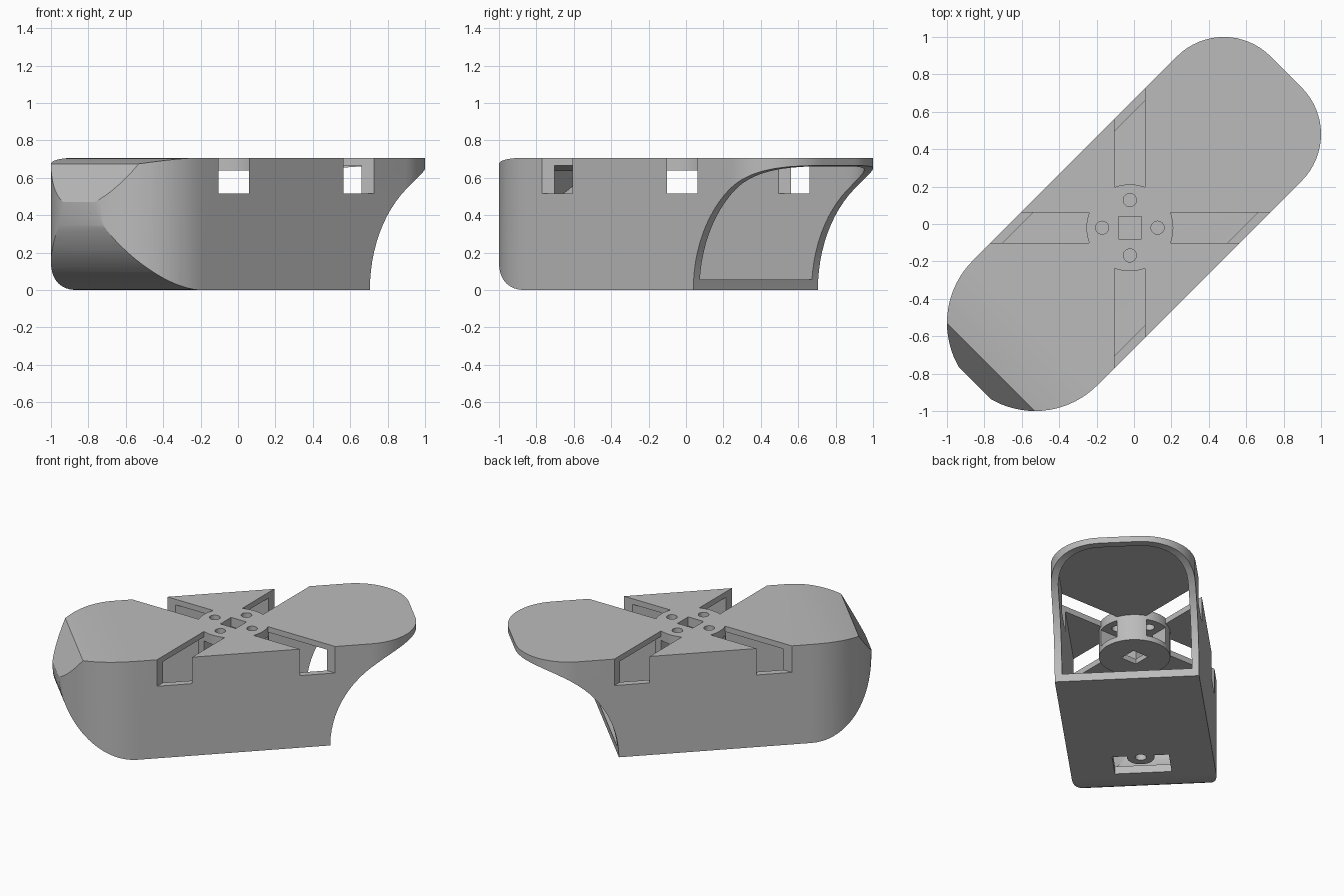
import bpy, bmesh
from math import sin, cos, pi, radians, sqrt
from mathutils import Matrix, Vector

if "Cube" in bpy.data.objects:
    bpy.data.objects.remove(bpy.data.objects["Cube"])

grey = bpy.data.materials.new("plain grey")
grey.use_nodes = True
grey.diffuse_color = (0.5, 0.5, 0.5, 1)
grey.node_tree.nodes["Principled BSDF"].inputs["Base Color"].default_value = (0.5, 0.5, 0.5, 1)

TURN = Matrix.Rotation(radians(45), 4, "Z")   # hull runs along the diagonal
HUB = Vector((-0.022, -0.02, 0))
TOP, HALF, WALL, FLOOR, PLATE = 0.707, 0.471, 0.047, 0.055, 0.667


def arc(cx, cy, r, start, end, n=16, ry=None):
    ry = ry or r
    angles = [radians(start + (end - start) * i / n) for i in range(n + 1)]
    return [(cx + r * cos(a), cy + ry * sin(a)) for a in angles]


def prism(name, points, low, high, upright=False, matrix=Matrix()):
    """Extrude a closed outline along z, or along the hull width if upright."""
    bm = bmesh.new()
    place = (lambda a, b, d: (a, d, b)) if upright else (lambda a, b, d: (a, b, d))
    face = bm.faces.new([bm.verts.new(place(a, b, low)) for a, b in points])
    new = bmesh.ops.extrude_face_region(bm, geom=[face])["geom"]
    move = Vector(place(0, 0, high - low))
    bmesh.ops.translate(bm, vec=move, verts=[v for v in new if isinstance(v, bmesh.types.BMVert)])
    bmesh.ops.recalc_face_normals(bm, faces=bm.faces)
    bm.transform(matrix)
    mesh = bpy.data.meshes.new(name)
    bm.to_mesh(mesh)
    bm.free()
    mesh.materials.append(grey)
    ob = bpy.data.objects.new(name, mesh)
    bpy.context.collection.objects.link(ob)
    return ob


def box(name, cx, cy, sx, sy, low, high, matrix=Matrix()):
    pts = [(cx - sx, cy - sy), (cx + sx, cy - sy), (cx + sx, cy + sy), (cx - sx, cy + sy)]
    return prism(name, pts, low, high, matrix=matrix)


def disc(name, cx, cy, r, low, high, n=48, matrix=Matrix()):
    return prism(name, arc(cx, cy, r, 0, 360, n)[:-1], low, high, matrix=matrix)


def combine(ob, other, operation):
    """Apply a boolean and drop the helper."""
    other.hide_render = True
    mod = ob.modifiers.new("cut", "BOOLEAN")
    mod.operation, mod.object, mod.solver = operation, other, "EXACT"
    bpy.context.view_layer.update()
    mesh = bpy.data.meshes.new_from_object(ob.evaluated_get(bpy.context.evaluated_depsgraph_get()))
    ob.modifiers.clear()
    ob.data = mesh
    bpy.data.objects.remove(other)


def outline(inset):
    """Plan shape: soft corners at one end, a half circle at the other."""
    r = 0.353 - inset
    return (arc(0.797, -0.118, r, -90, 0) + arc(0.797, 0.118, r, 0, 90)
            + arc(-0.748, 0, HALF - inset, 90, 270, 40))


# Outer body: plan outline trimmed by the side profile
body = prism("hull", outline(0), -0.1, 0.9, matrix=TURN)
R = PLATE
scoop = [(0.526 + R - sqrt(max(R * R - z * z, 0)), z) for z in [R * sin(i * pi / 40) for i in range(20)]]
crown = [(-0.75 - 0.332 * t, TOP - 0.032 * t * t) for t in [i / 6 for i in range(7)]]
keel = arc(-0.745, 0.47, 0.459, 180, 270, 24, ry=0.47)
side = scoop + [(1.193, R), (1.4, R), (1.4, TOP)] + crown + keel
combine(body, prism("side_trim", side, -1, 1, True, TURN), "INTERSECT")

# Hollow interior, open at the scooped end
cavity = prism("cavity", outline(WALL), -0.1, 0.9, matrix=TURN)
inner = [(1.4, FLOOR), (1.4, PLATE), (-0.75, PLATE), (-1.04, 0.64)]
inner += arc(-0.745, 0.47, 0.41, 180, 270, 20, ry=0.415)
combine(cavity, prism("cavity_trim", inner, -1, 1, True, TURN), "INTERSECT")
combine(body, cavity, "DIFFERENCE")

# Cross slots through the top plate and the side walls
for sx, sy in ((1.0, 0.082), (0.082, 1.0)):
    combine(body, box("slot_cutter", HUB.x, HUB.y, sx, sy, 0.517, 0.9), "DIFFERENCE")

# Central hub with arched passages, a square socket and four round holes
hub = disc("hub", HUB.x, HUB.y, 0.232, 0.48, TOP, 64)
for sx, sy in ((0.5, 0.082), (0.082, 0.5)):
    combine(hub, box("passage_cutter", HUB.x, HUB.y, sx, sy, 0.517, 0.64), "DIFFERENCE")
combine(body, hub, "UNION")
combine(body, box("socket_cutter", HUB.x, HUB.y, 0.061, 0.061, 0.4, 0.9), "DIFFERENCE")
for i in range(4):
    a = i * pi / 2
    x, y = HUB.x + 0.148 * cos(a), HUB.y + 0.148 * sin(a)
    combine(body, disc("hole_cutter", x, y, 0.035, 0.58, 0.9, 24), "DIFFERENCE")

# Slot in the underside with a pierced round tab
combine(body, box("underside_cutter", -0.59, 0, 0.11, 0.185, -0.1, 0.1, TURN), "DIFFERENCE")
combine(body, disc("tab", -0.5, 0, 0.09, 0, FLOOR, 32, TURN), "UNION")
combine(body, disc("tab_hole", -0.5, 0, 0.037, -0.1, 0.1, 24, TURN), "DIFFERENCE")

body.data.materials.clear()
body.data.materials.append(grey)
for p in body.data.polygons:
    p.material_index = 0
bpy.ops.object.select_all(action="DESELECT")
body.select_set(True)
bpy.context.view_layer.objects.active = body
bpy.ops.object.shade_smooth_by_angle(angle=radians(25))
